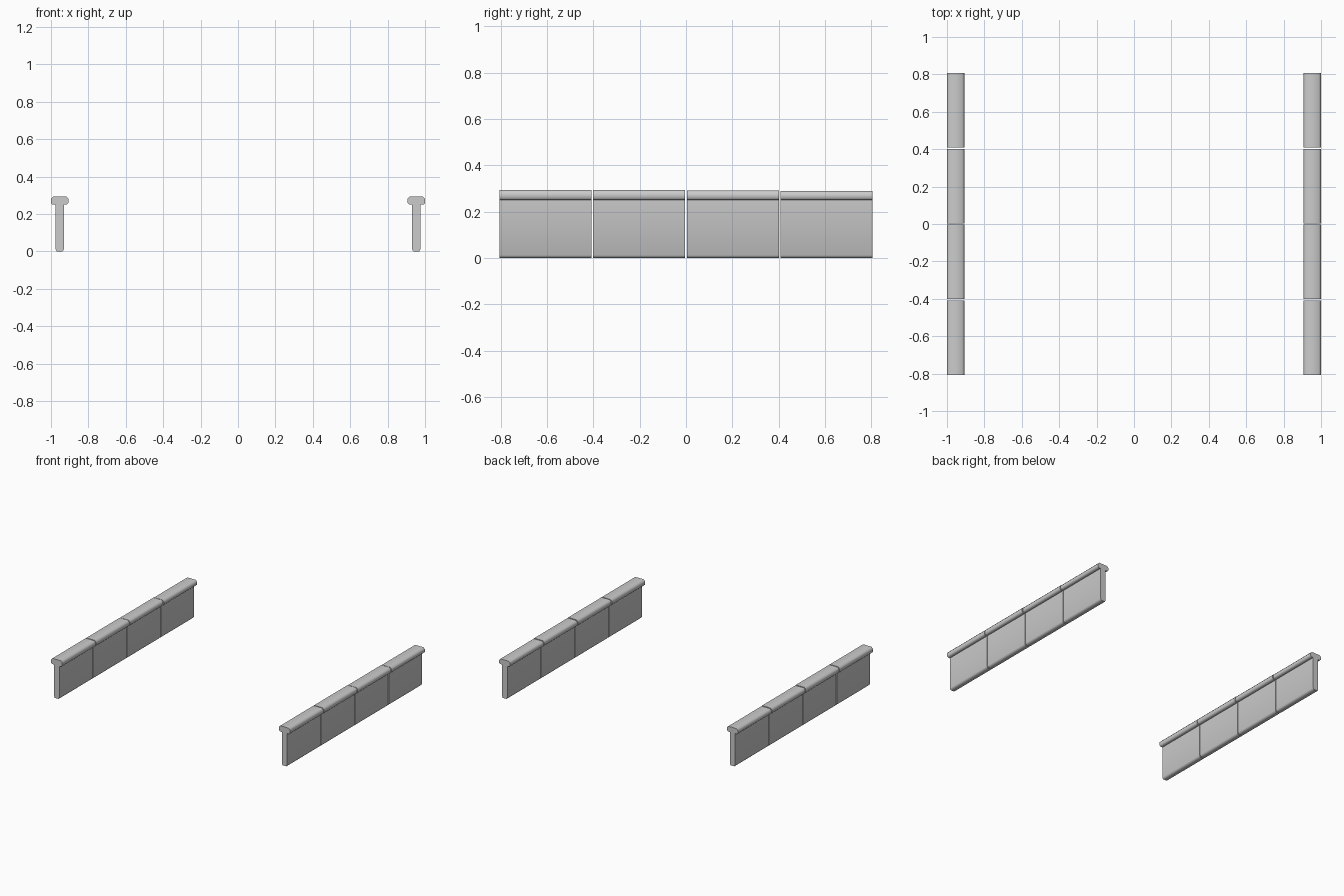
import bpy
import bmesh

cube = bpy.data.objects.get("Cube")
if cube:
    bpy.data.objects.remove(cube, do_unlink=True)

# Plain stone colour
stone = bpy.data.materials.new("grey_stone")
stone.use_nodes = True
grey = (0.6, 0.6, 0.6, 1)
stone.diffuse_color = grey
stone.node_tree.nodes["Principled BSDF"].inputs["Base Color"].default_value = grey

LENGTH, PITCH = 0.398, 0.405

# Half cross-section of a wall with a rounded foot and coping
half = [(0.016, 0.0), (0.0225, 0.012), (0.0225, 0.25), (0.038, 0.25),
        (0.0465, 0.258), (0.0465, 0.28), (0.035, 0.292)]
section = half + [(-x, z) for x, z in reversed(half)]


def wall_panel(name, x, y, rise):
    """Extrude the section along y; rise gives each coping its own height."""
    bm = bmesh.new()
    rings = []
    for end in (-0.5, 0.5):
        rings.append([bm.verts.new((px, end * LENGTH, pz + (rise if pz > 0.27 else 0)))
                      for px, pz in section])
    bm.faces.new(rings[0])
    bm.faces.new(rings[1][::-1])
    count = len(section)
    for i in range(count):
        j = (i + 1) % count
        bm.faces.new((rings[0][i], rings[1][i], rings[1][j], rings[0][j]))
    bmesh.ops.recalc_face_normals(bm, faces=bm.faces)
    mesh = bpy.data.meshes.new(name)
    bm.to_mesh(mesh)
    bm.free()
    mesh.materials.append(stone)
    panel = bpy.data.objects.new(name, mesh)
    bpy.context.collection.objects.link(panel)
    panel.location = (x, y, 0)
    bpy.ops.object.select_all(action="DESELECT")
    panel.select_set(True)
    bpy.context.view_layer.objects.active = panel
    bpy.ops.object.shade_smooth_by_angle(angle=1.1)


# Two parallel rows of four panels with narrow joints
for side, x in (("left", 0.9535), ("right", -0.9535)):
    for i, rise in enumerate((0.002, 0.002, 0, -0.002)):
        wall_panel(f"{side}_wall_panel_{i + 1}", x, (i - 1.5) * PITCH, rise)
